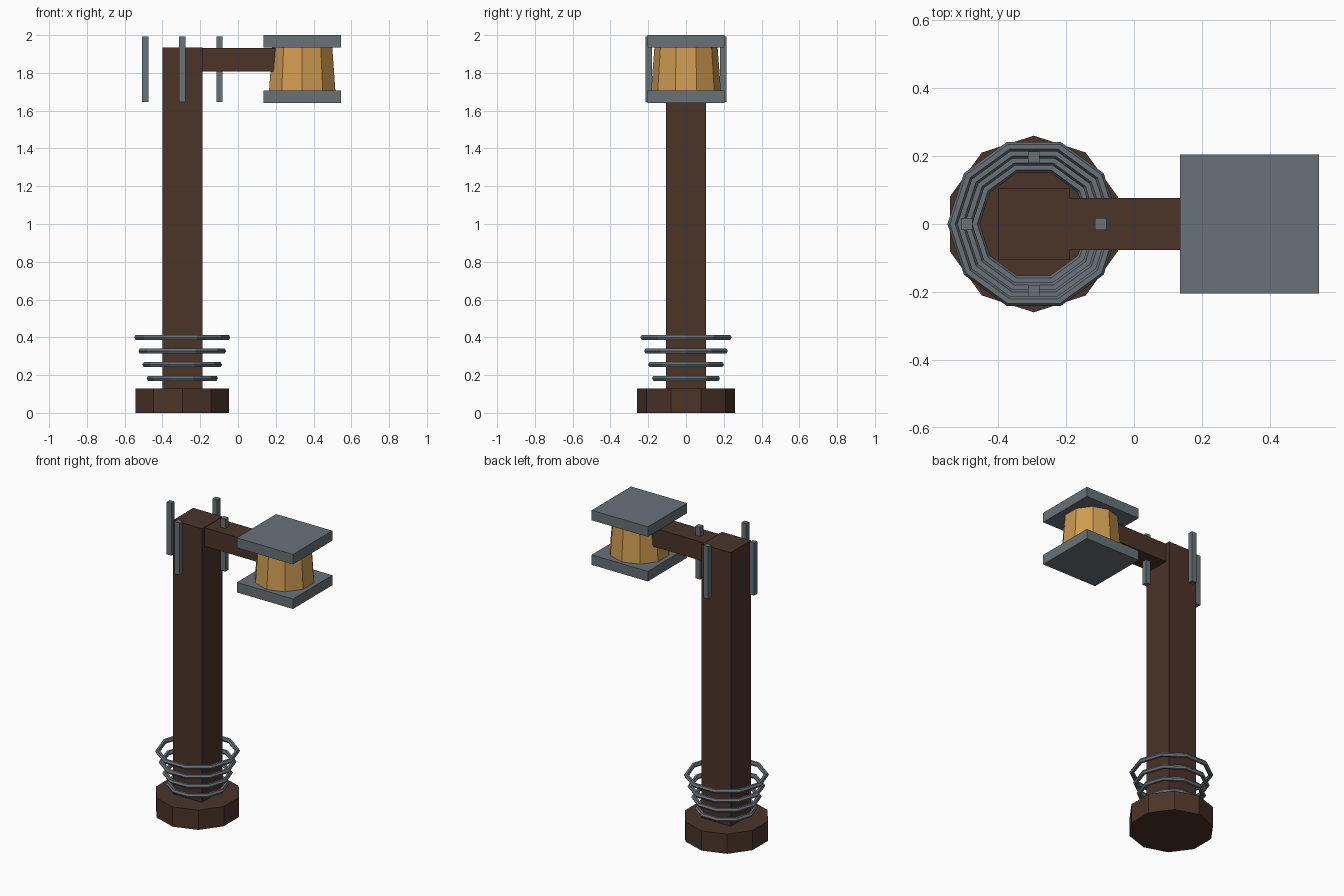
import bpy

if "Cube" in bpy.data.objects:
    bpy.data.objects.remove(bpy.data.objects["Cube"])


def material(name, rgb):
    m = bpy.data.materials.new(name)
    m.diffuse_color = (*rgb, 1)
    m.use_nodes = True
    m.node_tree.nodes["Principled BSDF"].inputs["Base Color"].default_value = m.diffuse_color
    return m


WOOD = material("dark_wood", (0.07, 0.034, 0.022))
METAL = material("grey_metal", (0.14, 0.17, 0.19))
GLOW = material("amber_glass", (0.62, 0.33, 0.08))
POST_X, LAMP_X = -0.295, 0.34


def finish(name, mat):
    o = bpy.context.object
    o.name = name
    o.data.materials.append(mat)
    return o


def box(name, x, y, z, mat):
    """Box from (min, max) ranges on each axis."""
    bpy.ops.mesh.primitive_cube_add(size=1, location=[sum(r) / 2 for r in (x, y, z)])
    o = finish(name, mat)
    o.scale = [r[1] - r[0] for r in (x, y, z)]
    bpy.ops.object.transform_apply(location=False, rotation=False, scale=True)


def drum(name, x, r_low, r_high, z0, z1, mat):
    """Ten-sided drum or taper."""
    bpy.ops.mesh.primitive_cone_add(vertices=10, radius1=r_low, radius2=r_high,
                                    depth=z1 - z0, location=(x, 0, (z0 + z1) / 2))
    finish(name, mat)


# Foot, post and arm
drum("base", POST_X, 0.26, 0.26, 0, 0.13, WOOD)
box("post", (POST_X - 0.106, POST_X + 0.106), (-0.106, 0.106), (0.1, 1.935), WOOD)
box("arm", (POST_X + 0.09, 0.3), (-0.077, 0.077), (1.808, 1.931), WOOD)

# Lantern: glass between two square plates
drum("lamp_glass", LAMP_X, 0.185, 0.167, 1.70, 1.94, GLOW)
for name, z in (("lamp_floor", (1.64, 1.706)), ("lamp_roof", (1.934, 2.0))):
    box(name, (LAMP_X - 0.205, LAMP_X + 0.205), (-0.205, 0.205), z, METAL)

# Four upright bars around the post head
for i, (dx, dy) in enumerate(((1, 0), (0, 1), (-1, 0), (0, -1))):
    cx, cy = POST_X + 0.197 * dx, 0.197 * dy
    box(f"upright_bar_{i + 1}", (cx - 0.017, cx + 0.017), (cy - 0.017, cy + 0.017),
        (1.647, 1.992), METAL)

# Rings widening upward around the foot of the post
for i in range(4):
    bpy.ops.mesh.primitive_torus_add(major_segments=10, minor_segments=6,
                                     major_radius=0.174 + 0.0217 * i, minor_radius=0.015,
                                     location=(POST_X, 0, 0.183 + 0.0722 * i))
    finish(f"ring_{i + 1}", METAL)
